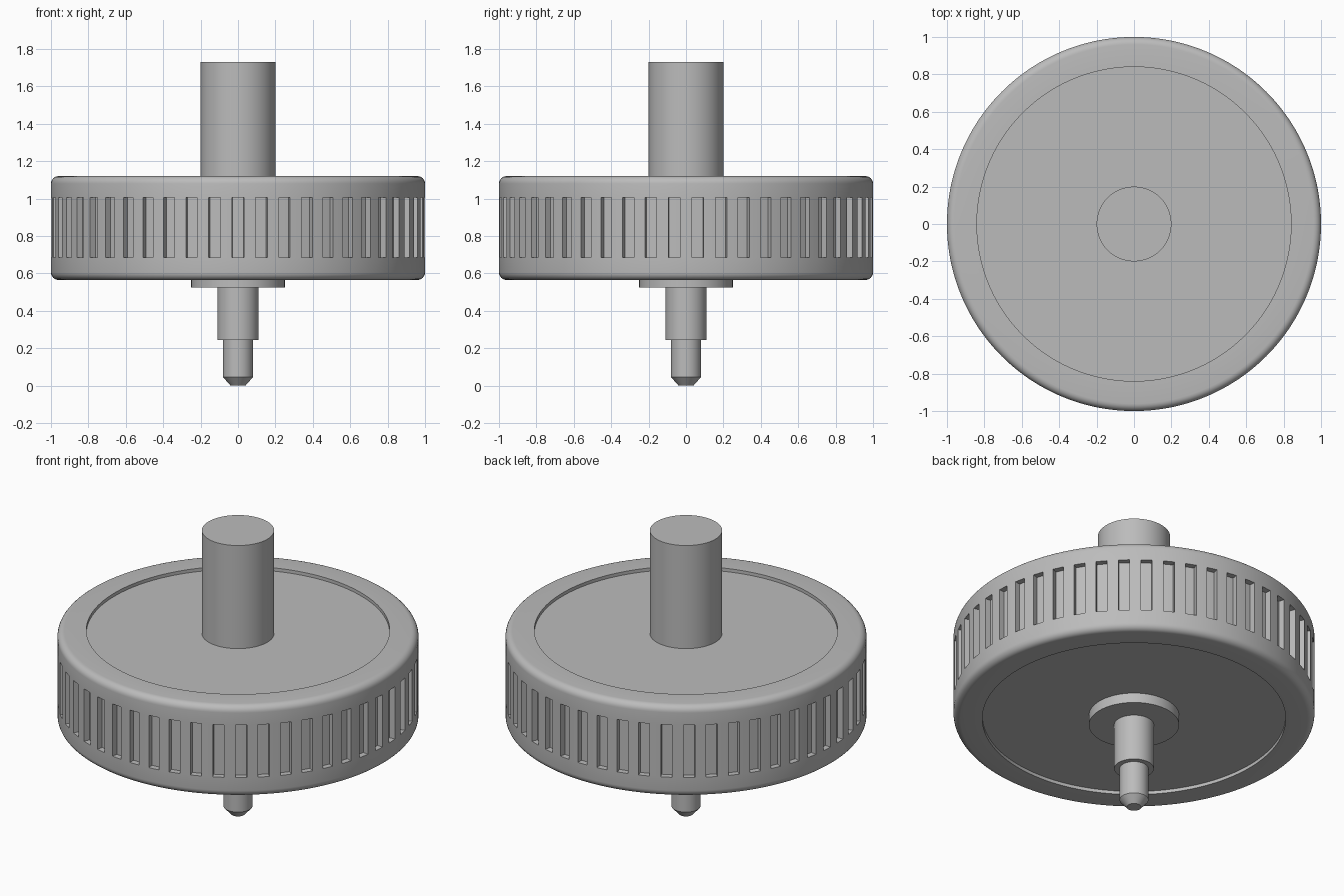
import bpy, bmesh, math

cube = bpy.data.objects.get("Cube")
if cube:
    bpy.data.objects.remove(cube, do_unlink=True)

grey = bpy.data.materials.new("plain grey")
grey.use_nodes = True
colour = (0.5, 0.5, 0.5, 1)
grey.diffuse_color = colour
grey.node_tree.nodes["Principled BSDF"].inputs["Base Color"].default_value = colour


def lathe(profile, segments):
    """Revolve a (radius, z) profile, starting at the front; return mesh and side faces per band."""
    bm = bmesh.new()
    rings = []
    for r, z in profile:
        ring = []
        for k in range(segments):
            a = 2 * math.pi * k / segments - math.pi / 2
            ring.append(bm.verts.new((r * math.cos(a), r * math.sin(a), z)))
        rings.append(ring)
    bands = []
    for low, high in zip(rings, rings[1:]):
        bands.append([bm.faces.new((low[k], low[(k + 1) % segments],
                                    high[(k + 1) % segments], high[k]))
                      for k in range(segments)])
    bm.faces.new(rings[0][::-1])
    bm.faces.new(rings[-1])
    return bm, bands


def finish(bm, name):
    bmesh.ops.recalc_face_normals(bm, faces=bm.faces[:])
    mesh = bpy.data.meshes.new(name)
    bm.to_mesh(mesh)
    bm.free()
    mesh.materials.append(grey)
    obj = bpy.data.objects.new(name, mesh)
    bpy.context.collection.objects.link(obj)
    bpy.ops.object.select_all(action='DESELECT')
    obj.select_set(True)
    bpy.context.view_layer.objects.active = obj
    bpy.ops.object.shade_smooth_by_angle(angle=math.radians(25))
    return obj


# Wheel: rounded rim, recessed discs on both sides
SLOTS, BOTTOM, TOP, FILLET, RECESS = 50, 0.565, 1.12, 0.04, 0.02
DISC_R, SLOT_DEPTH = 0.84, 0.035


def fillet(z, start):
    """Quarter round at the rim edge, beginning at angle start."""
    steps = 6
    return [(1 - FILLET + FILLET * math.cos(start + i * math.pi / 2 / steps),
             z + FILLET * math.sin(start + i * math.pi / 2 / steps))
            for i in range(steps + 1)]


lower = [(DISC_R, BOTTOM + RECESS), (DISC_R, BOTTOM)] + fillet(BOTTOM + FILLET, -math.pi / 2)
upper = fillet(TOP - FILLET, 0) + [(DISC_R, TOP), (DISC_R, TOP - RECESS)]
bm, bands = lathe(lower + [(1, 0.685), (1, 1.005)] + upper, SLOTS * 4)

# Grip slots sunk into the middle band of the rim
slot_faces = [f for k, f in enumerate(bands[len(lower)]) if k % 4 in (0, 3)]
sunk = bmesh.ops.extrude_face_region(bm, geom=slot_faces)
for v in sunk["geom"]:
    if isinstance(v, bmesh.types.BMVert):
        v.co.x *= 1 - SLOT_DEPTH
        v.co.y *= 1 - SLOT_DEPTH
bmesh.ops.delete(bm, geom=[f for f in slot_faces if f.is_valid], context='FACES_ONLY')
finish(bm, "wheel")

# Upper shaft
finish(lathe([(0.2, TOP - RECESS), (0.2, 1.73)], 96)[0], "upper_shaft")

# Flange and stepped lower spindle with chamfered tip
finish(lathe([(0.25, 0.525), (0.25, BOTTOM + RECESS)], 96)[0], "lower_flange")
finish(lathe([(0.04, 0), (0.08, 0.045), (0.08, 0.245), (0.11, 0.245), (0.11, 0.525)], 96)[0],
       "lower_spindle")
